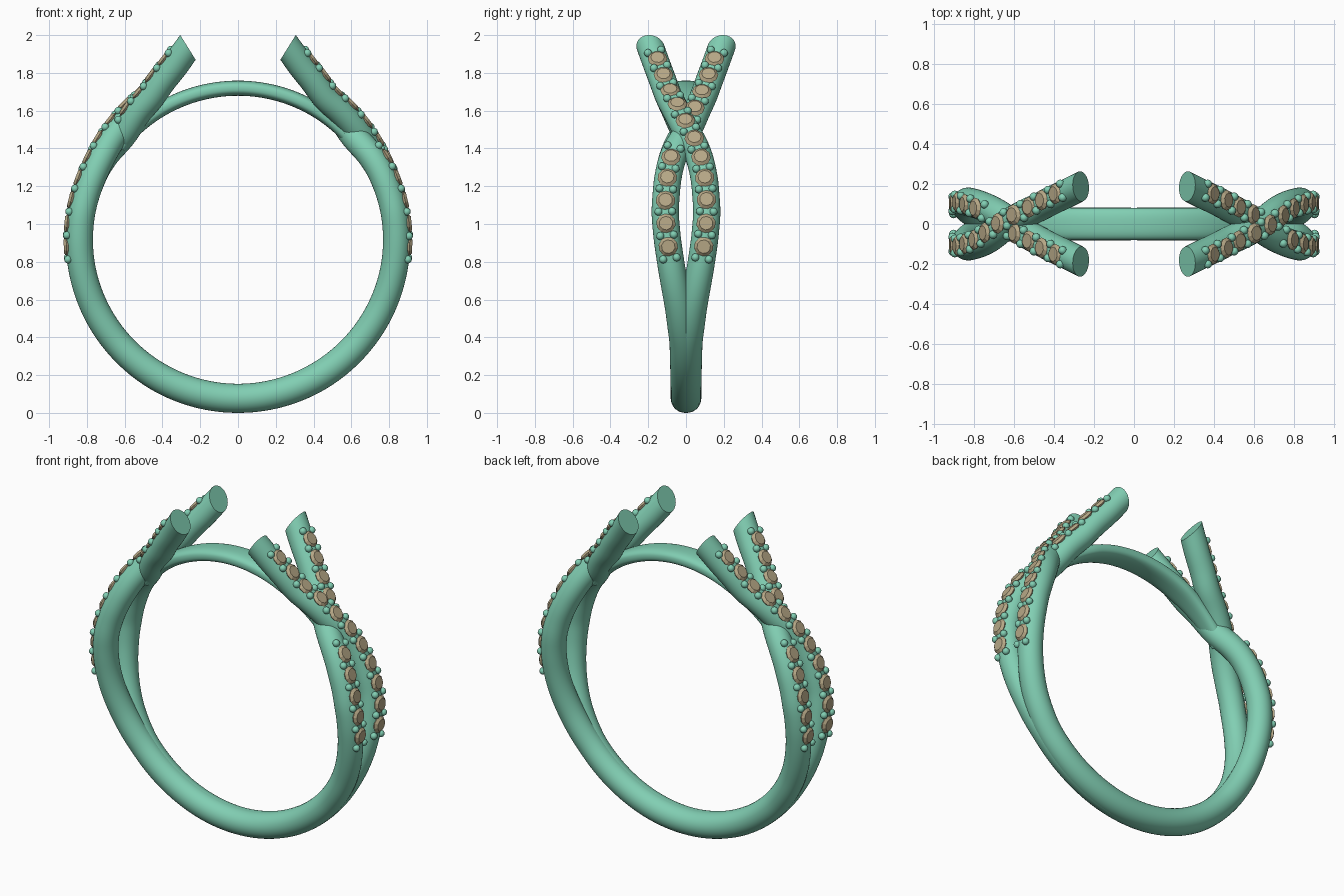
import bpy, bmesh, math
from mathutils import Vector, Matrix

if "Cube" in bpy.data.objects:
    bpy.data.objects.remove(bpy.data.objects["Cube"])

CZ = 0.917                      # ring centre height
END = 165.4                     # angle (from bottom) where strands are cut
# strand path: angle from bottom, radius from centre, sideways offset
PATH = [(0, .84, .004), (30, .84, .005), (50, .84, .012), (65, .84, .038), (80, .84, .077),
        (90, .84, .099), (100, .84, .112), (112, .838, .099), (120, .841, .077), (126, .85, .047),
        (132.5, .858, 0), (139, .867, -.038), (148.5, .88, -.09), (160.3, .978, -.153),
        (165.4, 1.052, -.188), (175, 1.19, -.25)]


def material(name, col):
    m = bpy.data.materials.new(name)
    m.diffuse_color = (*col, 1)
    m.use_nodes = True
    m.node_tree.nodes["Principled BSDF"].inputs["Base Color"].default_value = m.diffuse_color
    return m


METAL = material("green_metal", (.22, .62, .45))
STONE = material("tan_stone", (.47, .39, .24))


def finish(bm, name, mat, angle=40):
    bmesh.ops.recalc_face_normals(bm, faces=bm.faces[:])
    me = bpy.data.meshes.new(name)
    bm.to_mesh(me)
    bm.free()
    me.materials.append(mat)
    if angle:
        me.shade_smooth()
        me.set_sharp_from_angle(angle=math.radians(angle))
    ob = bpy.data.objects.new(name, me)
    bpy.context.collection.objects.link(ob)
    return ob


def lookup(a):
    for p, q in zip(PATH, PATH[1:]):
        if a <= q[0]:
            t = (a - p[0]) / (q[0] - p[0])
            return p[1] + (q[1] - p[1]) * t, p[2] + (q[2] - p[2]) * t
    return PATH[-1][1:]


def centre(a):
    """Smoothed strand centre; negative angles dip under the other strand."""
    w = [(k, 5 - abs(k)) for k in range(-4, 5)]
    r = sum(lookup(abs(abs(a) + k))[0] * g for k, g in w) / 25
    y = sum(lookup(abs(abs(a) + k))[1] * g for k, g in w) / 25
    if a < 0:
        r -= .035 * math.exp(-((abs(a) - 132.5) / 10) ** 2)
    t = math.radians(a)
    return Vector((r * math.sin(t), y, CZ - r * math.cos(t)))


def frame(a):
    """Centre, tangent, outward normal and side vector."""
    t = (centre(a + .5) - centre(a - .5)).normalized()
    n = Vector((0, 1, 0)).cross(t).normalized()
    return centre(a), t, n, t.cross(n)


def skin(bm, rings):
    vs = [[bm.verts.new(p) for p in ring] for ring in rings]
    n = len(vs[0])
    for r0, r1 in zip(vs, vs[1:]):
        for i in range(n):
            bm.faces.new((r0[i], r0[(i + 1) % n], r1[(i + 1) % n], r1[i]))
    bm.faces.new(vs[0])
    bm.faces.new(vs[-1])


# Strand: round tube whose two ends are cut on a slant
def make_strand(name, turn):
    rings = []
    for a in [-END] + list(range(-163, 164, 2)) + [END]:
        c, t, n, s = frame(a)
        k = min(1, max(0, (abs(a) - 30) / 50))
        rad = .077 - .005 * k
        ring = [c + rad * (math.cos(u) * n + math.sin(u) * s)
                for u in (math.tau * i / 32 for i in range(32))]
        if abs(a) == END:
            pn = Vector((-.85 * (1 if a > 0 else -1), 0, .53))
            ring = [p + t * ((c - p).dot(pn) / t.dot(pn)) for p in ring]
        rings.append(ring)
    bm = bmesh.new()
    skin(bm, rings)
    bm.transform(turn)
    return finish(bm, name, METAL)


# Stones and the prong beads between them, evenly spaced along each arm
def arm_stations(side, count):
    angs = [83.7 + i * .25 for i in range(int((162.3 - 83.7) / .25) + 1)]
    pts = [centre(side * a) for a in angs]
    ln = [0]
    for p, q in zip(pts, pts[1:]):
        ln.append(ln[-1] + (q - p).length)
    return [side * next(a for a, l in zip(angs, ln) if l >= ln[-1] * k / count - 1e-6)
            for k in range(count + 1)]


def add_stones(name, turn):
    gems, beads = bmesh.new(), bmesh.new()
    for side in (1, -1):
        st = arm_stations(side, 22)
        for k, a in enumerate(st):
            if side < 0 and 10 < k < 14:      # hidden below the crossing strand
                continue
            c, t, n, s = frame(a)
            rot = Matrix((t, s, n)).transposed().to_4x4()
            if k % 2:
                # crown with flat table, then pavilion sunk in the tube
                for r1, r2, d, h in ((.052, .036, .014, .076), (.036, .052, .02, .059)):
                    m = (turn @ Matrix.Translation(c + n * h) @ rot
                         @ Matrix.Rotation(math.pi / 10, 4, 'Z'))
                    bmesh.ops.create_cone(gems, cap_ends=True, segments=10, radius1=r1,
                                          radius2=r2, depth=d, matrix=m)
            else:
                for e in (-1, 1):
                    m = turn @ Matrix.Translation(c + n * .066 + s * e * .036)
                    bmesh.ops.create_uvsphere(beads, u_segments=14, v_segments=8,
                                              radius=.021, matrix=m)
    finish(gems, name + "_stones", STONE, 0)
    finish(beads, name + "_prong_beads", METAL, 60)


for name, ang in (("strand_a", 0), ("strand_b", math.pi)):
    turn = Matrix.Rotation(ang, 4, 'Z')
    make_strand(name, turn)
    add_stones(name, turn)

# Thin bridge band closing the ring at the top
rings = []
for a in range(128, 233, 2):
    t = math.radians(a)
    out = Vector((math.sin(t), 0, -math.cos(t)))
    half = .08 - .03 * max(0, (abs(a - 180) - 25) / 27)
    ring = []
    for i in range(32):
        u = math.tau * i / 32
        cu, su = math.cos(u), math.sin(u)
        p = out * (.802 + .04 * math.copysign(abs(cu) ** .75, cu))
        ring.append(p + Vector((0, half * math.copysign(abs(su) ** .75, su), CZ)))
    rings.append(ring)
bm = bmesh.new()
skin(bm, rings)
finish(bm, "bridge_band", METAL)
